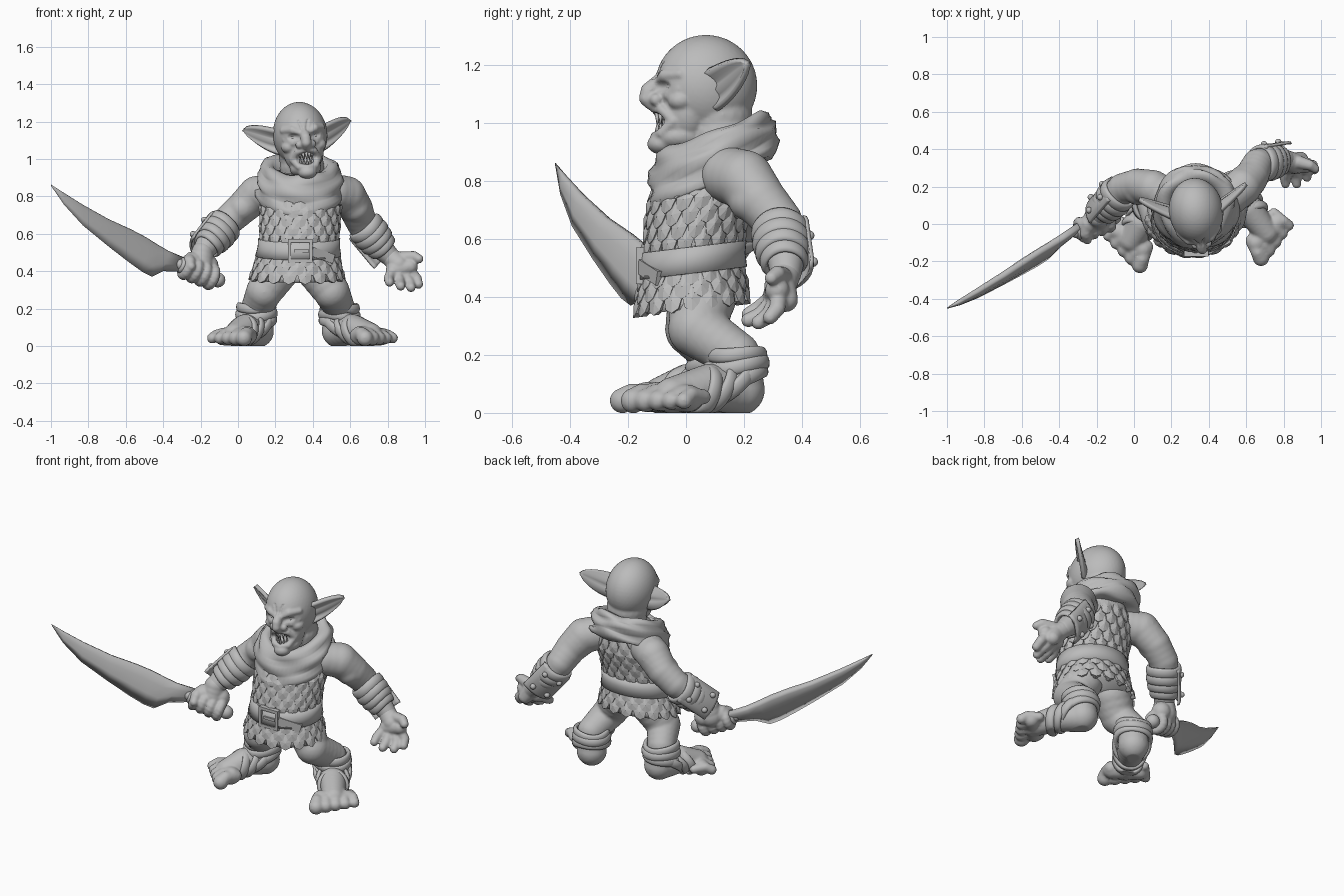
import bpy, bmesh, math
from mathutils import Vector as V, Matrix as M

if "Cube" in bpy.data.objects:
    bpy.data.objects.remove(bpy.data.objects["Cube"])
grey = bpy.data.materials.new("stone grey")
grey.use_nodes = True
grey.diffuse_color = (0.5, 0.5, 0.5, 1)
grey.node_tree.nodes["Principled BSDF"].inputs["Base Color"].default_value = (0.5, 0.5, 0.5, 1)


def unit_sphere(level):
    bm = bmesh.new()
    bmesh.ops.create_icosphere(bm, subdivisions=level, radius=1)
    bm.verts.index_update()
    shape = [v.co.copy() for v in bm.verts], [[v.index for v in f.verts] for f in bm.faces]
    bm.free()
    return shape


spheres = {level: unit_sphere(level) for level in (3, 4)}


def add(name, bm, smooth=True, matrix=None):
    bmesh.ops.recalc_face_normals(bm, faces=bm.faces)
    me = bpy.data.meshes.new(name)
    bm.to_mesh(me)
    bm.free()
    me.materials.append(grey)
    me.polygons.foreach_set("use_smooth", [smooth] * len(me.polygons))
    ob = bpy.data.objects.new(name, me)
    bpy.context.collection.objects.link(ob)
    if matrix:
        ob.matrix_world = matrix
    return ob


def ball(bm, c, r, level=3):
    rx, ry, rz = (r, r, r) if isinstance(r, (int, float)) else r
    x, y, z = c
    points, faces = spheres[level]
    verts = [bm.verts.new((x + p.x * rx, y + p.y * ry, z + p.z * rz)) for p in points]
    for f in faces:
        bm.faces.new([verts[i] for i in f])


def limb(bm, *pts):
    """Chain of overlapping balls through (x, y, z, radius) points."""
    for a, b in zip(pts, pts[1:]):
        a, b = V(a), V(b)
        n = max(1, int((b - a).length / (min(a[3], b[3]) * 0.35)))
        for i in range(n + 1):
            p = a.lerp(b, i / n)
            ball(bm, p[:3], p[3])


def flesh(name, bm, voxel=0.01, smooth=4, post=None, matrix=None):
    """Fuse the balls into one skin, then sculpt it with a rule."""
    ob = add(name, bm)
    mod = ob.modifiers.new("fuse", 'REMESH')
    mod.mode, mod.voxel_size, mod.use_smooth_shade = 'VOXEL', voxel, True
    mod = ob.modifiers.new("soften", 'SMOOTH')
    mod.iterations, mod.factor = smooth, 0.5
    bpy.context.view_layer.update()
    me = bpy.data.meshes.new_from_object(ob.evaluated_get(bpy.context.evaluated_depsgraph_get()))
    ob.modifiers.clear()
    ob.data = me
    if not me.materials:
        me.materials.append(grey)
    if post:
        for v in me.vertices:
            post(v.co)
    if matrix:
        ob.matrix_world = matrix


def loft(bm, rings, closed=False, cap=True):
    rows = [[bm.verts.new(p) for p in r] for r in rings]
    n = len(rows[0])
    for a, b in zip(rows, rows[1:] + (rows[:1] if closed else [])):
        for i in range(n):
            bm.faces.new((a[i], a[(i + 1) % n], b[(i + 1) % n], b[i]))
    if cap and not closed:
        bm.faces.new(rows[0])
        bm.faces.new(rows[-1])


def band(bm, c, axis, r, tall, thick, wave=0):
    """Rounded strap around an axis."""
    q = V(axis).to_track_quat('Z', 'Y')
    rings = []
    for i in range(40):
        a = i * math.tau / 40
        ring = []
        for k in range(10):
            t = k * math.tau / 10
            o = r + thick * math.cos(t)
            z = tall * math.sin(t) + wave * math.sin(2 * a + 1)
            ring.append(V(c) + q @ V((o * math.cos(a), o * math.sin(a), z)))
        rings.append(ring)
    loft(bm, rings, closed=True)


# Torso: sections are height, centre x, centre y, radius x, radius y
sections = [(.35, .315, .02, .245, .19), (.42, .318, .02, .225, .18), (.53, .325, .02, .195, .16),
            (.62, .33, .03, .2, .165), (.75, .335, .06, .205, .18), (.86, .335, .09, .17, .16),
            (.95, .335, .1, .12, .12)]


def surf(a, z, off=0):
    z0 = min(max(z, sections[0][0]), sections[-1][0])
    for s, t in zip(sections, sections[1:]):
        if z0 <= t[0]:
            k = (z0 - s[0]) / (t[0] - s[0])
            cx, cy, rx, ry = [u + (w - u) * k for u, w in zip(s[1:], t[1:])]
            break
    y = (ry + off) * math.sin(a)
    return V((cx + (rx + off) * math.cos(a), cy + y, z + .12 * y))


def turn(z, off=0, n=48):
    return [surf(i * math.tau / n, z, off) for i in range(n)]


bm = bmesh.new()
loft(bm, [turn(.36 + i * .03) for i in range(20)])
add("torso", bm)

# Overlapping armour scales
bm = bmesh.new()
count = 18
for row, z in enumerate([.4, .445, .49, .6, .65, .7, .75, .8]):
    for i in range(count):
        a0 = (i + .5 * (row % 2)) * math.tau / count
        mid = bm.verts.new(surf(a0, z - .005, .02))
        rim, low = [], []
        for k in range(8):
            t = k * math.tau / 8
            a = a0 + math.cos(t) * math.pi / count * .96
            h = z + math.sin(t) * .048
            rim.append(bm.verts.new(surf(a, h, .009 - .007 * math.sin(t))))
            low.append(bm.verts.new(surf(a, h, -.012)))
        for k in range(8):
            j = (k + 1) % 8
            bm.faces.new((mid, rim[k], rim[j]))
            bm.faces.new((rim[k], low[k], low[j], rim[j]))
add("armour_scales", bm, False)

# Belt, buckle frame and hanging strap end
bm = bmesh.new()
loft(bm, [turn(z, o) for z, o in [(.48, 0), (.482, .022), (.53, .025), (.573, .022), (.575, 0)]], cap=False)
add("belt", bm)
bm = bmesh.new()
for x, z, w, h in [(.275, .508, .016, .125), (.39, .508, .016, .125), (.333, .562, .13, .018),
                   (.333, .455, .13, .018), (.34, .508, .08, .016)]:
    m = M.Translation((x, -.158, z)) @ M.Diagonal((w, .03, h, 1))
    bmesh.ops.create_cube(bm, size=1, matrix=m)
m = M.Translation((.45, -.125, .485)) @ M.Rotation(.5, 4, 'Z') @ M.Rotation(.3, 4, 'Y') @ M.Diagonal((.14, .02, .05, 1))
bmesh.ops.create_cube(bm, size=1, matrix=m)
add("buckle", bm, False)

# Draped cowl, higher at the back
bm = bmesh.new()
rings = []
for h, r in [(.81, .16), (.79, .2), (.788, .22), (.805, .232), (.83, .234), (.85, .22), (.86, .219), (.885, .23),
             (.915, .224), (.93, .208), (.94, .207), (.96, .198), (.975, .175), (.968, .145), (.92, .12)]:
    ring = []
    for i in range(56):
        a = i * math.tau / 56
        fold = .006 * math.sin(5 * a + h * 60) + .004 * math.sin(3 * a - h * 40)
        y = (r * .97 + fold) * math.sin(a)
        ring.append((.33 + (r + fold) * math.cos(a), .092 + y, h + (.95 - .6 * h) * y + fold))
    rings.append(ring)
loft(bm, rings, cap=False)
add("cowl", bm)

# Head, modelled around its own centre then turned
H = M.Translation((.335, .07, 1.1)) @ M.Rotation(.14, 4, 'Z') @ M.Rotation(-.09, 4, 'Y')
bm = bmesh.new()
ball(bm, (0, 0, .03), (.145, .177, .175), 4)
ball(bm, (0, -.07, -.06), (.108, .09, .12), 4)
ball(bm, (0, -.1, -.1), (.088, .075, .075))
ball(bm, (0, -.16, -.172), (.05, .048, .036))
ball(bm, (0, -.09, -.15), (.085, .1, .052))
limb(bm, (0, .04, -.08, .12), (0, .05, -.2, .12))
limb(bm, (0, -.16, .05, .024), (0, -.2, .012, .029), (0, -.208, -.014, .027), (0, -.195, -.035, .02))
for s in (-1, 1):
    limb(bm, (s * .015, -.167, .035, .018), (s * .06, -.152, .06, .022), (s * .105, -.105, .06, .018))
    limb(bm, (s * .03, -.15, -.006, .012), (s * .065, -.143, -.012, .014), (s * .1, -.11, .01, .014))
    ball(bm, (s * .08, -.1, -.03), (.042, .045, .035))
    ball(bm, (s * .034, -.18, -.022), .022)
    limb(bm, (0, -.178, -.052, .016), (s * .045, -.162, -.058, .017), (s * .072, -.125, -.1, .017))
    limb(bm, (0, -.18, -.145, .017), (s * .045, -.165, -.14, .017), (s * .072, -.125, -.1, .017))


def carve(c):
    """Hollow the mouth and eye sockets and crease the brow."""
    if c.y > -.05:
        return
    d = (c.x / .058) ** 2 + ((c.z + .098) / .036) ** 2
    c.y += .04 * max(0, 1 - d)
    d = ((abs(c.x) - .056) / .036) ** 2 + ((c.z - .022) / .02) ** 2
    c.y += .016 * max(0, 1 - d)
    d = ((abs(c.x) - .012 - max(0, c.z - .06) * .3) / .007) ** 2
    if .05 < c.z < .11:
        c.y += .008 * max(0, 1 - d)


flesh("head", bm, .007, 3, carve, H)

bm = bmesh.new()
for s in (-1, 1):
    ball(bm, (s * .056, -.126, .02), .021)
add("eyes", bm, matrix=H)
bm = bmesh.new()
for i in range(-3, 4):
    for s, z in ((1, -.128), (-1, -.068)):
        size = .044 if (abs(i) == 2) == (s > 0) else .03
        m = M.Translation((i * .016, -.172 + abs(i) * .009, z + s * size * .4)) @ M.Diagonal((1, 1, s, 1))
        bmesh.ops.create_cone(bm, segments=8, radius1=.0095, radius2=.002, depth=size, cap_ends=True, matrix=m)
add("teeth", bm, matrix=H)

# Pointed cupped ears
for side, s in (("left", 1), ("right", -1)):
    bm = bmesh.new()
    rows = []
    for i in range(11):
        u = i / 10
        w = .07 * (1 - u) ** .7 * (.9 + .7 * u) + .003
        row = []
        for k in range(11):
            t = k / 5 - 1
            cup = .04 * (1 - t * t) * (1 - u) - .018 * math.exp(-(t * 5) ** 2) * (1 - u)
            row.append(bm.verts.new((s * (.12 + .17 * u + t * w * .1), -.01 + .115 * u + cup - t * w * .25,
                                     .08 * u ** 1.2 + t * w)))
        rows.append(row)
    for a, b in zip(rows, rows[1:]):
        for k in range(10):
            bm.faces.new((a[k], a[k + 1], b[k + 1], b[k]))
    ob = add(side + "_ear", bm, matrix=H)
    mod = ob.modifiers.new("thickness", 'SOLIDIFY')
    mod.thickness, mod.offset = .022, 0

# Arms
arms = {"right": [(.17, .15, .82, .1), (.1, .19, .81, .1), (.02, .21, .735, .088), (-.06, .19, .665, .083),
                  (-.13, .12, .59, .078), (-.19, .04, .5, .056)],
        "left": [(.52, .15, .82, .1), (.58, .2, .805, .104), (.63, .255, .735, .092), (.66, .32, .66, .083),
                 (.72, .345, .57, .076), (.81, .345, .48, .054)]}
for side, pts in arms.items():
    bm = bmesh.new()
    limb(bm, *pts)
    ball(bm, V(pts[2][:3]) + V((0, -.035, 0)), .075)
    flesh(side + "_arm", bm, .01, 5)
    # Bracer straps, back plate and studs
    a, b = V(pts[3][:3]), V(pts[5][:3])
    d = (b - a).normalized()
    bm = bmesh.new()
    for k, r in ((.2, .088), (.38, .088), (.55, .082), (.72, .07)):
        band(bm, a.lerp(b, k), d, r, .03, .014, .006)
    add(side + "_bracer", bm)
    out = V((-.7, .5, .4)) if side == "right" else V((-.4, .85, -.35))
    out = (out - d * out.dot(d)).normalized()
    frame = M((d.cross(out), d, out)).transposed().to_4x4()
    frame.translation = a.lerp(b, .55) + out * .083
    bm = bmesh.new()
    rings = []
    for y in (-.105, -.09, .09, .105):
        arc = [(x * .03, y, -.014 * x * x / 4 + (.01 if abs(y) < .1 else .005)) for x in range(-3, 4)]
        rings.append(arc + [(x, yy, z - .016) for x, yy, z in reversed(arc)])
    loft(bm, rings)
    for x in (-.05, .05):
        for y in (-.06, .06):
            ball(bm, (x, y, .003), .017)
    add(side + "_bracer_plate", bm, matrix=frame)

# Open left hand
bm = bmesh.new()
limb(bm, (.81, .345, .48, .052), (.86, .325, .435, .056), (.89, .345, .39, .042))
limb(bm, (.835, .31, .405, .045), (.92, .315, .425, .042))
limb(bm, (.82, .29, .39, .03), (.805, .25, .36, .027), (.81, .215, .34, .024))
limb(bm, (.855, .3, .38, .031), (.865, .26, .34, .028), (.87, .215, .32, .025))
limb(bm, (.89, .31, .375, .032), (.92, .285, .335, .029), (.925, .25, .312, .025))
limb(bm, (.92, .32, .4, .03), (.955, .315, .36, .028), (.965, .29, .33, .025))
limb(bm, (.88, .33, .47, .036), (.94, .315, .48, .028), (.968, .295, .465, .024))
flesh("left_hand", bm, .007, 3)

# Right fist wrapped round the grip
g0, g1 = V((-.31, -.045, .435)), V((-.125, .03, .36))
gd = (g1 - g0).normalized()
gq = gd.to_track_quat('Z', 'Y')
bm = bmesh.new()
limb(bm, (-.19, .04, .5, .06), (-.2, .03, .44, .07))
limb(bm, (-.24, .0, .45, .052), (-.16, .05, .43, .056))
for k in (.18, .42, .66, .9):
    c = g0.lerp(g1, k)
    for i in range(16):
        t = i * math.tau / 16
        ball(bm, c + gq @ V((.045 * math.cos(t), .045 * math.sin(t), 0)), .028)
limb(bm, (-.25, .0, .47, .034), (-.265, -.05, .455, .028), (-.25, -.085, .425, .024))
flesh("right_hand", bm, .007, 3)

# Sword: grip, pommel, collar and curved blade
bm = bmesh.new()
limb(bm, (*g0, .03), (*g1, .03))
ball(bm, g1 + gd * .02, .04)
band(bm, g0 + gd * .01, gd, .03, .014, .014)
add("sword_grip", bm)
plane = lambda x, z: V((x, .05 + .857 * x + .414 * z, z))
normal = V((.857, -1, .414)).normalized()
rings = []
for x1, z1, x2, z2, t in [(-.29, .468, -.28, .395, .022), (-.38, .505, -.40, .4, .024), (-.44, .54, -.46, .37, .025),
                          (-.5, .578, -.51, .395, .025), (-.58, .62, -.58, .445, .025), (-.7, .675, -.69, .53, .023),
                          (-.84, .755, -.83, .645, .019), (-.94, .82, -.93, .755, .013), (-1, .862, -.995, .85, .003)]:
    top, low = plane(x1, z1), plane(x2, z2)
    face = [(0, .5), (.08, .85), (.3, 1), (.65, .6)]
    rings.append([top.lerp(low, k) + normal * t * o for k, o in face] + [low]
                 + [top.lerp(low, k) - normal * t * o for k, o in reversed(face)])
bm = bmesh.new()
loft(bm, rings)
add("sword_blade", bm)


def flatten(c):
    c.z = max(c.z, 0)


# Legs, feet and wrappings
for side, hip, knee, heel, f, length in [
        ("right", (.21, .05, .4), (.14, .025, .29), V((.105, .12, 0)), V((-.5, -.87, 0)), .37),
        ("left", (.43, .06, .4), (.5, .035, .29), V((.535, .185, 0)), V((.6, -.8, 0)), .42)]:
    s = V((f.y, -f.x, 0)) if side == "right" else V((-f.y, f.x, 0))
    at = lambda u, w, z: heel + f * u + s * w + V((0, 0, z))
    bm = bmesh.new()
    limb(bm, (*hip, .115), (*knee, .098), (*at(.015, 0, .2), .083), (*at(0, 0, .08), .088))
    limb(bm, (*at(0, 0, .075), .085), (*at(.13, 0, .09), .08), (*at(length - .13, 0, .06), .064))
    limb(bm, (*at(length - .12, -.075, .055), .053), (*at(length - .14, .08, .05), .048))
    for i in range(5):
        w = -.1 + i * .053
        tip = length - .04 - .013 * i
        r = .044 - .0035 * i
        limb(bm, (*at(tip - .1, w * .85, .055), r * .9), (*at(tip - .035, w, .064), r * .85),
             (*at(tip, w * 1.05, .042), r))
    flesh(side + "_leg", bm, .009, 3, flatten)
    bm = bmesh.new()
    for u, z, lean, r in ((.015, .2, -.05, .094), (.012, .165, .1, .1), (.015, .125, .3, .1),
                          (.05, .11, .75, .1), (.105, .09, 1.5, .086), (.16, .078, 2.5, .08)):
        band(bm, at(u, 0, z), f * lean + V((0, 0, 1)), r, .026, .014, .007)
    for v in bm.verts:
        flatten(v.co)
    add(side + "_foot_wraps", bm)
